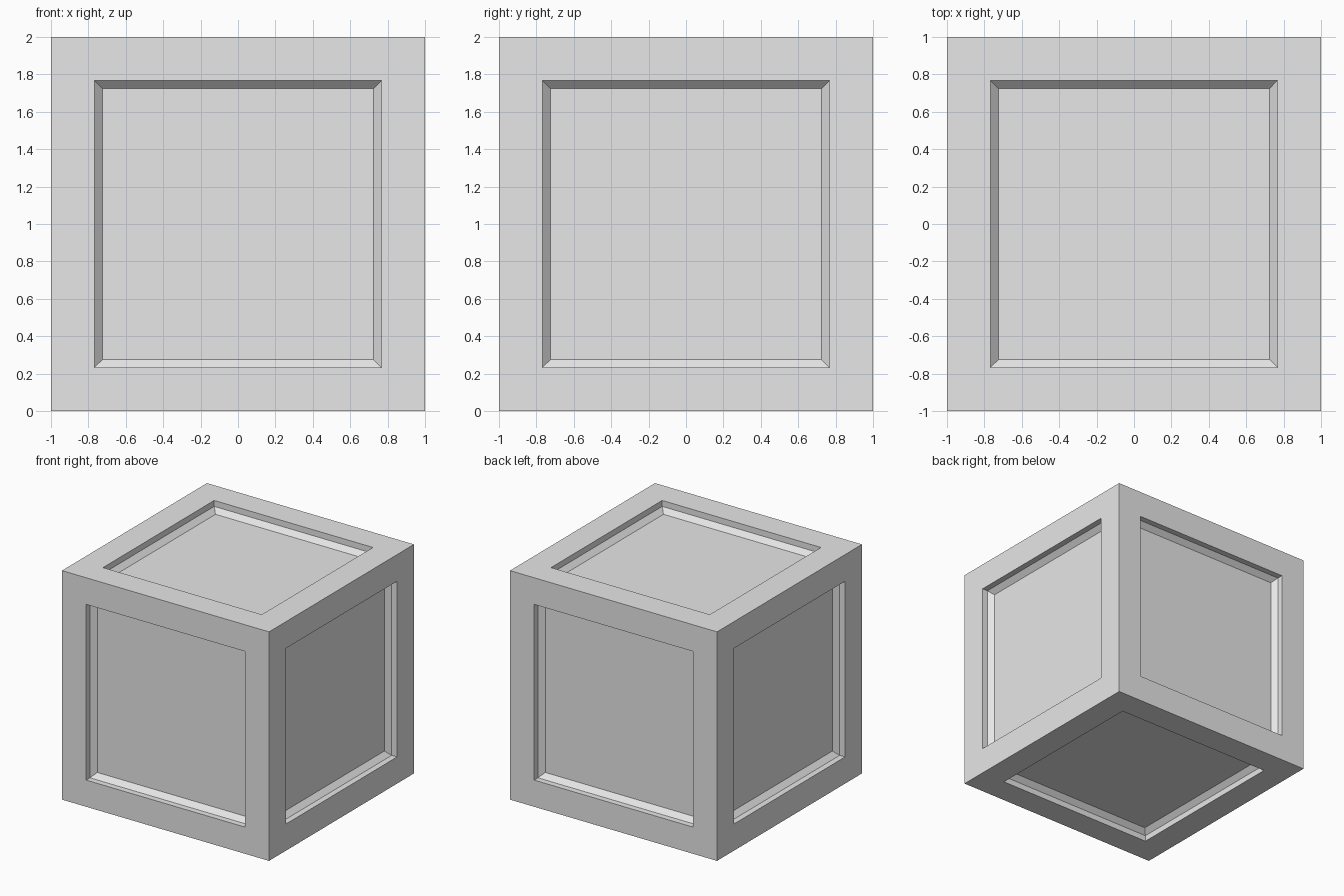
import bpy
import bmesh
from mathutils import Matrix

SIZE = 2.0
FRAME_WIDTH = 0.233   # flat border around each panel
WALL_DEPTH = 0.052    # straight wall of the recess
CHAMFER = 0.042       # sloped moulding around the panel

default = bpy.data.objects.get("Cube")
if default:
    bpy.data.objects.remove(default, do_unlink=True)


def make_material(name, color):
    mat = bpy.data.materials.new(name)
    mat.use_nodes = True
    mat.diffuse_color = color
    mat.node_tree.nodes["Principled BSDF"].inputs["Base Color"].default_value = color
    return mat


# Crate body, standing on the ground
bm = bmesh.new()
bmesh.ops.create_cube(bm, size=SIZE, matrix=Matrix.Translation((0, 0, SIZE / 2)))
panels = bm.faces[:]

# Flat frame on all six sides
bmesh.ops.inset_individual(bm, faces=panels, thickness=FRAME_WIDTH, use_even_offset=True)

# Straight recess walls
bm.normal_update()
panels = bmesh.ops.extrude_discrete_faces(bm, faces=panels)["faces"]
bm.normal_update()
for face in panels:
    bmesh.ops.translate(bm, verts=face.verts[:], vec=face.normal * -WALL_DEPTH)

# Sloped moulding down to the panel
bm.normal_update()
bmesh.ops.inset_individual(bm, faces=panels, thickness=CHAMFER, depth=-CHAMFER,
                           use_even_offset=True)
bmesh.ops.recalc_face_normals(bm, faces=bm.faces[:])

mesh = bpy.data.meshes.new("panelled_crate")
bm.to_mesh(mesh)
bm.free()
mesh.materials.append(make_material("light_grey", (0.8, 0.8, 0.8, 1.0)))
crate = bpy.data.objects.new("panelled_crate", mesh)
bpy.context.collection.objects.link(crate)
